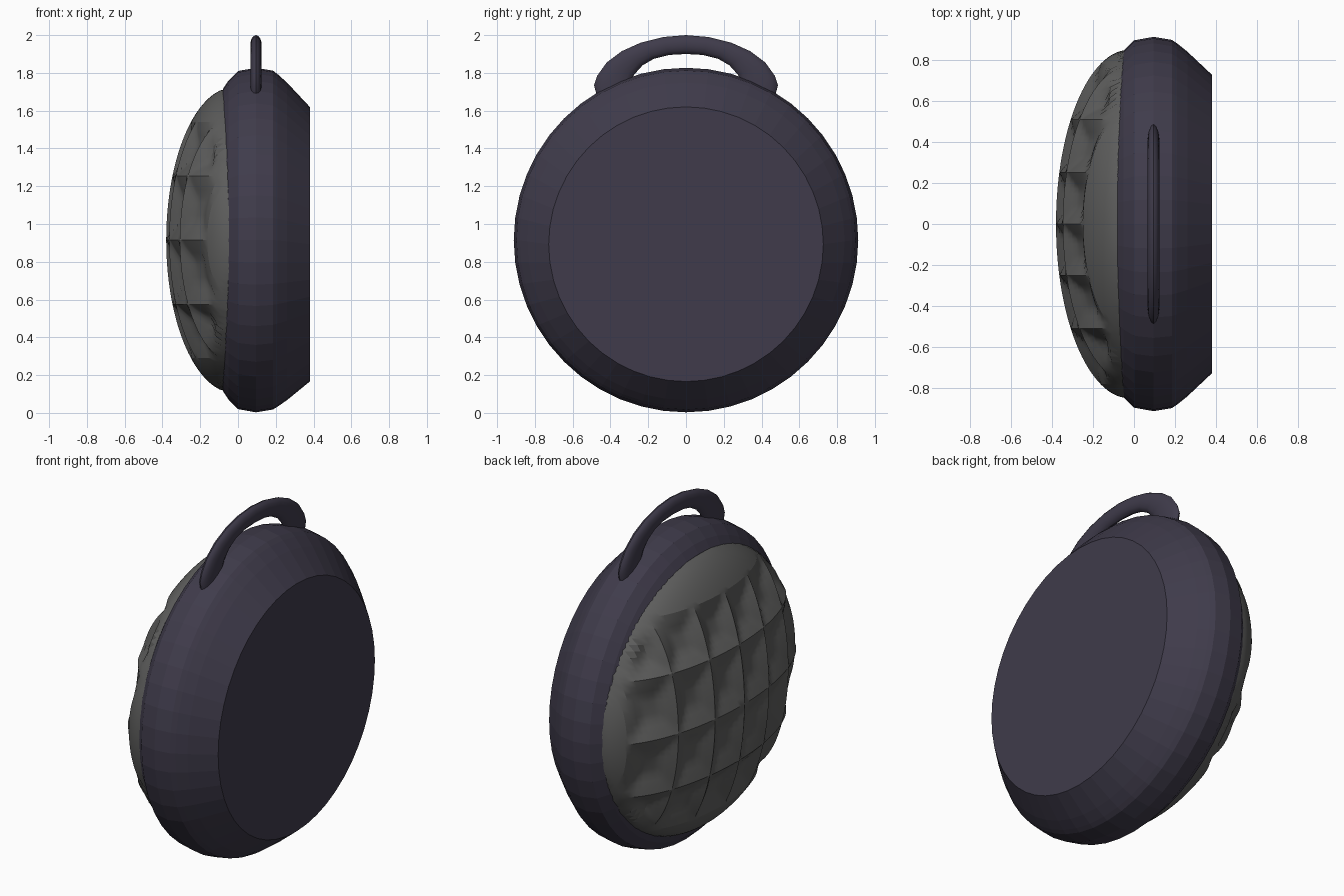
import bpy, bmesh, math
from mathutils import Vector

if "Cube" in bpy.data.objects:
    bpy.data.objects.remove(bpy.data.objects["Cube"])

CZ = 0.915  # height of the disc axis


def material(name, col):
    m = bpy.data.materials.new(name)
    m.diffuse_color = (*col, 1)
    m.use_nodes = True
    m.node_tree.nodes["Principled BSDF"].inputs["Base Color"].default_value = m.diffuse_color
    return m


DARK = material("dark_shell", (0.05, 0.044, 0.07))
GREY = material("grey_mesh", (0.11, 0.11, 0.108))


def finish(bm, name, mat, smooth=None):
    bmesh.ops.recalc_face_normals(bm, faces=bm.faces)
    me = bpy.data.meshes.new(name)
    bm.to_mesh(me)
    bm.free()
    ob = bpy.data.objects.new(name, me)
    bpy.context.collection.objects.link(ob)
    me.materials.append(mat)
    if smooth:
        bpy.ops.object.select_all(action='DESELECT')
        bpy.context.view_layer.objects.active = ob
        ob.select_set(True)
        bpy.ops.object.shade_smooth_by_angle(angle=math.radians(smooth))
    return ob


def loft(rings):
    # bridge equal-length rings and cap both ends
    bm = bmesh.new()
    vs = [[bm.verts.new(p) for p in r] for r in rings]
    n = len(vs[0])
    for a, b in zip(vs, vs[1:]):
        for i in range(n):
            j = (i + 1) % n
            bm.faces.new((a[i], a[j], b[j], b[i]))
    bm.faces.new(vs[0])
    bm.faces.new(vs[-1])
    return bm


# shell: rings of (x, radius, centre height) along the x axis
profile = [(-0.08, 0.70, CZ), (-0.08, 0.80, CZ), (-0.05, 0.845, CZ), (0.0, 0.895, CZ),
           (0.095, 0.912, CZ), (0.185, 0.897, CZ), (0.21, 0.88, 0.913),
           (0.26, 0.84, 0.908), (0.38, 0.727, 0.893)]
N = 48
shell = loft([[(x, r * math.cos(t), c + r * math.sin(t))
               for t in (2 * math.pi * i / N for i in range(N))] for x, r, c in profile])
finish(shell, "shell", DARK)

# handle: elliptical sections between outer and inner outline points (y, z)
half = [((0, 2.0), (0, 1.9)), ((0.12, 1.99), (0.09, 1.895)), ((0.24, 1.96), (0.17, 1.875)),
        ((0.34, 1.915), (0.23, 1.84)), ((0.42, 1.855), (0.275, 1.79)),
        ((0.47, 1.785), (0.29, 1.745)), ((0.487, 1.735), (0.29, 1.71)), ((0.475, 1.69), (0.30, 1.66))]
path = [((-o[0], o[1]), (-i[0], i[1])) for o, i in half[:0:-1]] + half
rings = []
for o, i in path:
    o, i = Vector((0.095, *o)), Vector((0.095, *i))
    mid, rad = (o + i) / 2, (o - i) / 2
    rings.append([mid + rad * math.cos(t) + Vector((0.03 * math.sin(t), 0, 0))
                  for t in (math.pi * k / 7 for k in range(14))])
finish(loft(rings), "handle", DARK, 40)

# grille: domed front with a waffle of square pits
COLS = [-0.78, -0.51, -0.25, 0, 0.25, 0.51, 0.78]
ROWS = [-0.625, -0.34, 0, 0.34, 0.625]
RY, RZ, DEEP, BASE = 0.85, 0.81, 0.36, -0.02
SUB = 10


def samples(stops, limit):
    # subdivided stops, tagged with the position -1..1 inside each cell
    s = [-limit] + stops + [limit]
    out = []
    for k, (a, b) in enumerate(zip(s, s[1:])):
        edge = k in (0, len(s) - 2)
        for i in range(SUB):
            out.append((a + (b - a) * i / SUB, 1 if edge else 2 * i / SUB - 1))
    return out + [(limit, 1)]


def dome(y, u, z, v):
    q = math.hypot(y / RY, z / RZ)
    if q > 1:
        y, z, q = y / q, z / q, 1
    h = DEEP * math.sqrt(max(0, 1 - q * q))
    p = Vector((-h, y, z))
    nrm = Vector((-h / DEEP ** 2, y / RY ** 2, z / RZ ** 2)).normalized()
    pit = min(1, 1.5 * (1 - max(abs(u), abs(v))))
    fade = max(0, min(1, (0.965 - q) / 0.05))
    return p - nrm * 0.05 * pit * fade + Vector((BASE, 0, CZ)), q >= 1


bm = bmesh.new()
grid = []
for y, u in samples(COLS, RY):
    row = []
    for z, v in samples(ROWS, RZ):
        co, out = dome(y, u, z, v)
        row.append((bm.verts.new(co), out))
    grid.append(row)
for a, b in zip(grid, grid[1:]):
    for i in range(len(a) - 1):
        quad = (a[i], a[i + 1], b[i + 1], b[i])
        if not all(o for _, o in quad):
            bm.faces.new([w for w, _ in quad])
bmesh.ops.delete(bm, geom=[w for w in bm.verts if not w.link_faces], context='VERTS')
grille = finish(bm, "grille", GREY, 25)
if sum(p.normal.x for p in grille.data.polygons) > 0:
    grille.data.flip_normals()
